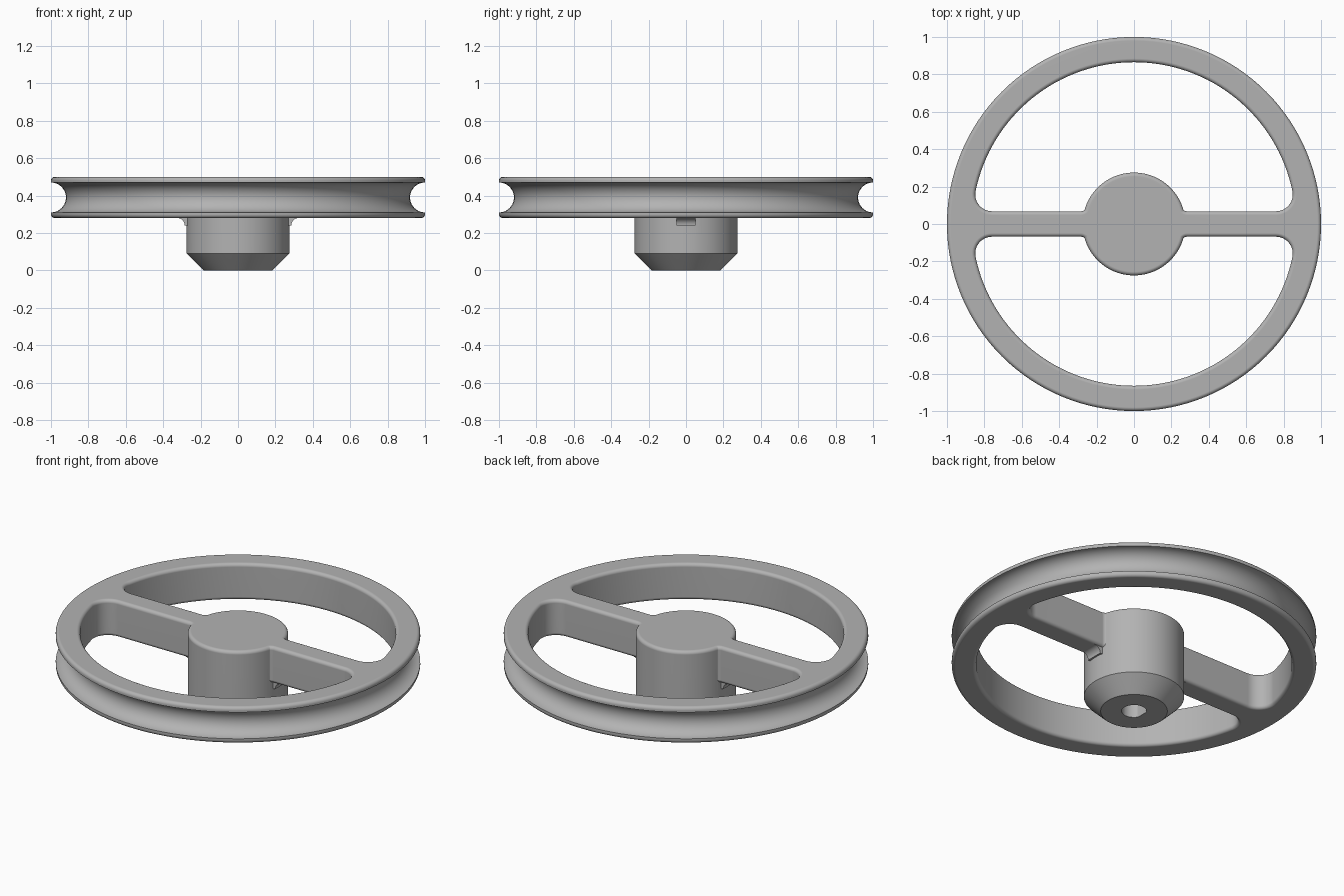
import bpy, bmesh
from math import sin, cos, pi, atan2, sqrt, radians

cube = bpy.data.objects.get("Cube")
if cube:
    bpy.data.objects.remove(cube)

LOW, TOP, EDGE = 0.28, 0.5, 0.02      # wheel underside, wheel top, edge rounding
RIM_IN, SPOKE, CORE = 0.865, 0.068, 0.27

grey = bpy.data.materials.new("plain grey")
grey.use_nodes = True
grey.diffuse_color = (0.45, 0.45, 0.45, 1)
grey.node_tree.nodes["Principled BSDF"].inputs["Base Color"].default_value = grey.diffuse_color


def arc(cx, cy, r, a, b, n):
    steps = [a + (b - a) * i / n for i in range(n + 1)]
    return [(cx + r * cos(t), cy + r * sin(t)) for t in steps]


def loft(name, rings):
    """Closed solid through rings of equal point count."""
    bm = bmesh.new()
    loops = [[bm.verts.new(p) for p in ring] for ring in rings]
    n = len(loops[0])
    for a, b in zip(loops, loops[1:]):
        for i in range(n):
            j = (i + 1) % n
            bm.faces.new((a[i], a[j], b[j], b[i]))
    bm.faces.new(loops[0][::-1])
    bm.faces.new(loops[-1])
    bmesh.ops.recalc_face_normals(bm, faces=bm.faces)
    mesh = bpy.data.meshes.new(name)
    bm.to_mesh(mesh)
    bm.free()
    mesh.materials.append(grey)
    ob = bpy.data.objects.new(name, mesh)
    bpy.context.collection.objects.link(ob)
    return ob


def lathe(name, profile, n=128):
    return loft(name, [[(r * cos(2 * pi * i / n), r * sin(2 * pi * i / n), z)
                        for i in range(n)] for r, z in profile])


def combine(target, other, operation):
    mod = target.modifiers.new("combine", 'BOOLEAN')
    mod.operation, mod.solver, mod.object = operation, 'EXACT', other
    bpy.context.view_layer.objects.active = target
    bpy.ops.object.modifier_apply(modifier=mod.name)
    bpy.data.objects.remove(other)


def window_outline(d):
    """Half-round opening with filleted corners, grown outward by d."""
    f, g = 0.09, 0.03
    cy, hy = SPOKE + f, SPOKE + g
    cx = sqrt((RIM_IN - f) ** 2 - cy ** 2)
    hx = sqrt((CORE + g) ** 2 - hy ** 2)
    a, h = atan2(cy, cx), atan2(hy, hx)
    pts = arc(0, 0, RIM_IN + d, a, pi - a, 64)
    pts += arc(-cx, cy, f + d, pi - a, 1.5 * pi, 12)[1:]
    pts += arc(-hx, hy, g + d, 1.5 * pi, 2 * pi - h, 6)
    pts += arc(0, 0, CORE - d, pi - h, h, 32)[1:]
    pts += arc(hx, hy, g + d, pi + h, 1.5 * pi, 6)[1:]
    pts += arc(cx, cy, f + d, 1.5 * pi, 2 * pi + a, 12)[:-1]
    return pts


# Grooved wheel disc
lower = arc(1 - EDGE, LOW + EDGE, EDGE, -pi / 2, 0, 5)
groove = arc(1, (LOW + TOP) / 2, 0.08, -pi / 2, -1.5 * pi, 20)
upper = arc(1 - EDGE, TOP - EDGE, EDGE, 0, pi / 2, 5)
wheel = lathe("pulley_wheel", lower + groove + upper)

# Two openings with rounded rims leave the spokes
levels = [(EDGE, TOP + 0.05)]
turns = [pi / 2 * i / 5 for i in range(6)]
levels += [(EDGE * (1 - cos(t)), TOP - EDGE + EDGE * sin(t)) for t in reversed(turns)]
levels += [(d, LOW + TOP - z) for d, z in reversed(levels)]
for side in (1, -1):
    rings = [[(x * side, y * side, z) for x, y in window_outline(d)] for d, z in levels]
    combine(wheel, loft("window_cutter", rings), 'DIFFERENCE')

# Hub with chamfered foot and rounded top
hub_r = 0.275
hub = lathe("hub", [(0.183, 0), (0.19, 0.005), (hub_r, 0.09)]
            + arc(hub_r - EDGE, TOP - EDGE, EDGE, 0, pi / 2, 5), 96)
combine(wheel, hub, 'UNION')

# Small fillets where the spokes meet the hub below
for side in (1, -1):
    section = [(0.22, LOW + 0.04), (0.325, LOW + 0.04)]
    section += arc(0.325, LOW - 0.04, 0.04, pi / 2, pi, 8) + [(0.22, LOW - 0.04)]
    fillet = loft("spoke_fillet", [[(x * side, y, z) for x, z in section]
                                   for y in (-0.052, 0.052)])
    combine(wheel, fillet, 'UNION')

# D-shaped shaft bore in the foot
bore = arc(0, 0, 0.068, radians(-60), radians(240), 40)
combine(wheel, loft("bore_cutter", [[(y, x, z) for x, y in bore] for z in (-0.05, 0.3)]),
        'DIFFERENCE')

# Smooth shading with crisp edges
bpy.ops.object.select_all(action='DESELECT')
wheel.select_set(True)
bpy.context.view_layer.objects.active = wheel
bpy.ops.object.shade_smooth_by_angle(angle=radians(35))
weighted = wheel.modifiers.new("weighted_normals", 'WEIGHTED_NORMAL')
weighted.keep_sharp = True
